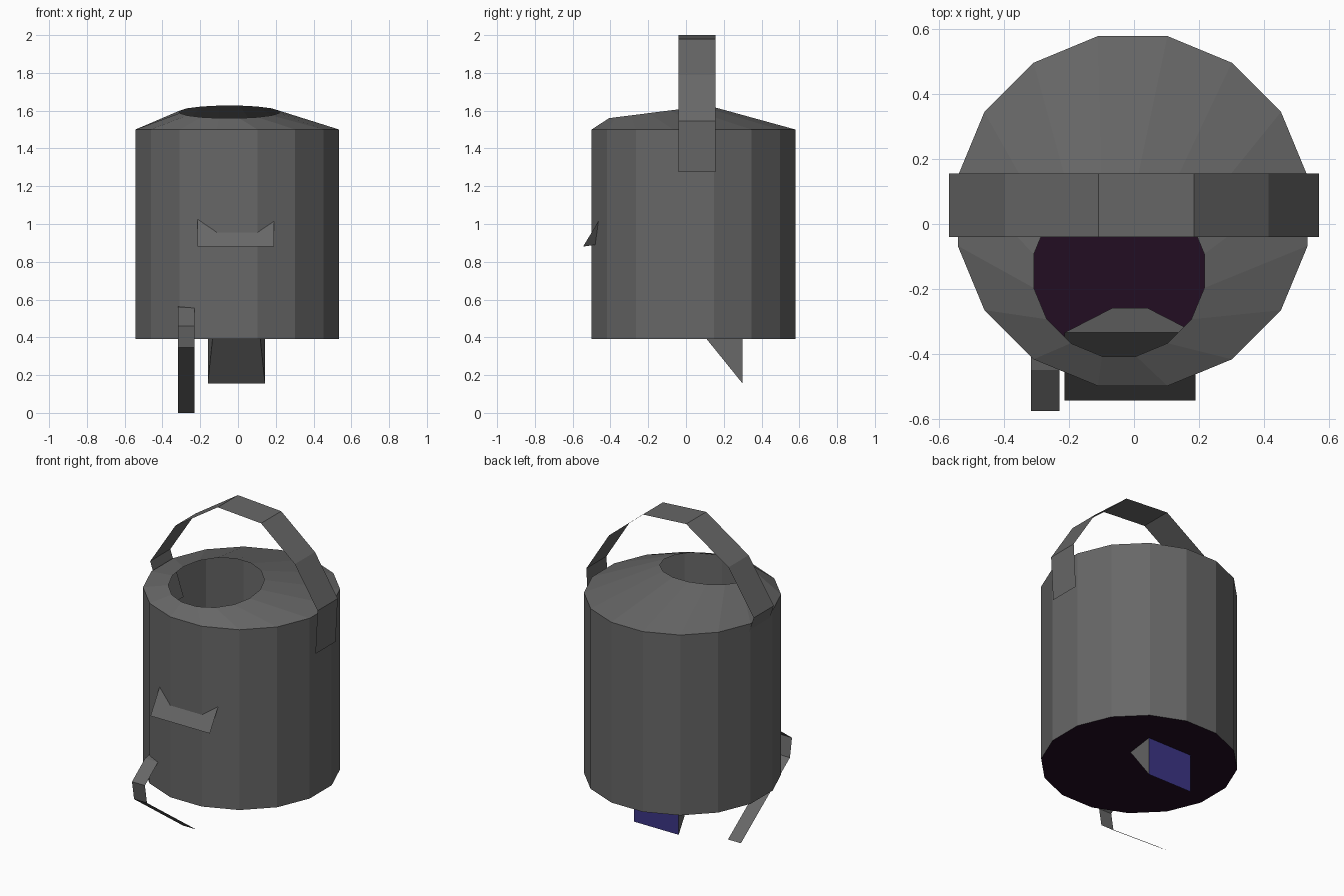
import bpy, math

if "Cube" in bpy.data.objects:
    bpy.data.objects.remove(bpy.data.objects["Cube"])


def material(name, rgb):
    m = bpy.data.materials.new(name)
    m.diffuse_color = (*rgb, 1)
    m.use_nodes = True
    m.node_tree.nodes["Principled BSDF"].inputs["Base Color"].default_value = m.diffuse_color
    return m


grey = material("dark_grey_metal", (0.135, 0.135, 0.135))
blue = material("deep_blue", (0.045, 0.036, 0.24))
purple = material("blackish_purple", (0.016, 0.004, 0.016))


def mesh_object(name, verts, faces, mats):
    me = bpy.data.meshes.new(name)
    me.from_pydata(verts, [], faces)
    for m in mats:
        me.materials.append(m)
    ob = bpy.data.objects.new(name, me)
    bpy.context.collection.objects.link(ob)
    return ob


def ring(cx, cy, r, height, n=16):
    """Polygon with flat sides facing the axes; height is a function of y."""
    pts = []
    for i in range(n):
        a = 2 * math.pi * (i + 0.5) / n
        y = cy + r * math.sin(a)
        pts.append((cx + r * math.cos(a), y, height(y)))
    return pts


def ribbon(name, path, offset):
    """Thin strip: path points swept from offset 0 to the given vector."""
    n = len(path)
    verts = path + [tuple(p[k] + offset[k] for k in range(3)) for p in path]
    return mesh_object(name, verts, [(i, i + 1, n + i + 1, n + i) for i in range(n - 1)], [grey])


def frustum(name, front, back, mats):
    """Tapered block; face 0 is the front and takes the last material."""
    faces = [(0, 1, 2, 3), (7, 6, 5, 4)]
    faces += [(i, i + 4, (i + 1) % 4 + 4, (i + 1) % 4) for i in range(4)]
    ob = mesh_object(name, front + back, faces, mats)
    ob.data.polygons[0].material_index = len(mats) - 1
    return ob


# Open-topped body: wall plus sloping shoulder up to a tilted off-centre rim
N = 16
bottom = ring(-0.004, 0.04, 0.55, lambda y: 0.39)
shoulder = ring(-0.004, 0.04, 0.55, lambda y: 1.5)
rim = ring(-0.046, -0.145, 0.268, lambda y: 1.56 + (y + 0.41) * 0.127)
walls = [(k * N + i, k * N + (i + 1) % N, (k + 1) * N + (i + 1) % N, (k + 1) * N + i)
         for k in range(2) for i in range(N)]
mesh_object("body", bottom + shoulder + rim, walls, [grey])

# Dark base disc
mesh_object("base", bottom, [tuple(reversed(range(N)))], [purple])

# Carrying strap over the top
strap = [(-0.48, 1.275), (-0.57, 1.545), (-0.398, 1.81), (-0.11, 2.0),
         (0.185, 1.98), (0.415, 1.79), (0.57, 1.545), (0.555, 1.275)]
ribbon("handle", [(x, -0.04, z) for x, z in strap], (0, 0.196, 0))

# Bent strip hanging from the front
hook = [(-0.33, 0.58), (-0.45, 0.555), (-0.577, 0.46), (-0.557, 0.345), (-0.08, 0.0)]
ribbon("front_hook", [(-0.318, y, z) for y, z in hook], (0.088, 0, 0))

# Tilted tapered block pushed through the front wall
up = (0.52, 0.855)
inward = (0.855, -0.52)


def tilted(half, depth):
    cy, cz = -0.44 + inward[0] * depth, 1.053 + inward[1] * depth
    return [(-0.0125 + sx * half, cy + up[0] * sz * half, cz + up[1] * sz * half)
            for sx, sz in ((-1, -1), (1, -1), (1, 1), (-1, 1))]


frustum("front_block", tilted(0.202, 0), tilted(0.053, 0.18), [grey])

# Wedge under the base with a blue rear plate
frustum("bottom_wedge",
        [(0.143, 0.3, 0.155), (-0.16, 0.3, 0.155), (-0.16, 0.3, 0.455), (0.143, 0.3, 0.455)],
        [(0.118, 0.11, 0.39), (-0.135, 0.11, 0.39), (-0.135, 0.11, 0.43), (0.118, 0.11, 0.43)],
        [grey, blue])
